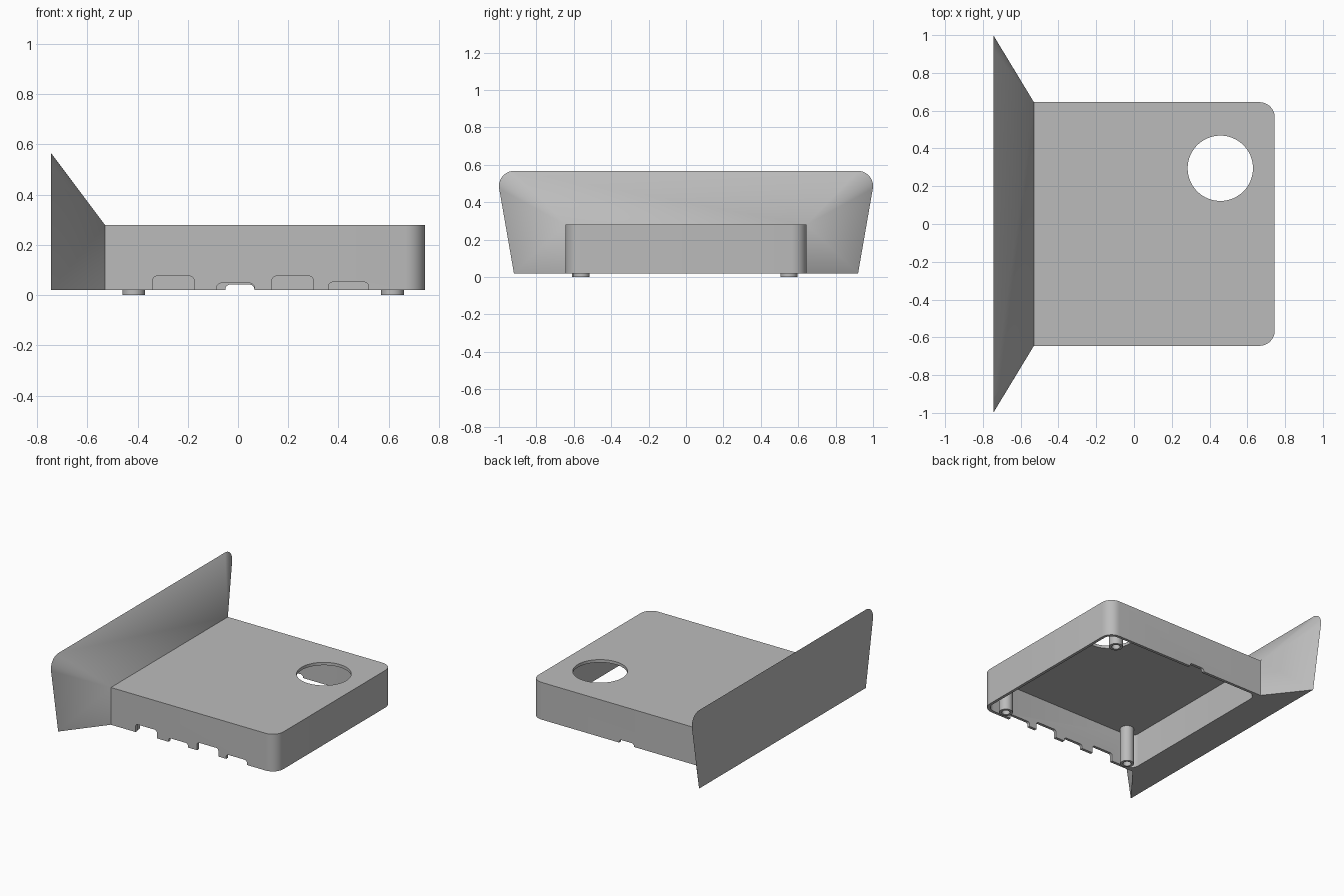
import bpy
import bmesh
from math import cos, sin, pi, radians
from mathutils import Vector

cube = bpy.data.objects.get("Cube")
if cube:
    bpy.data.objects.remove(cube)

grey = bpy.data.materials.new("plain grey")
grey.use_nodes = True
COLOUR = (0.5, 0.5, 0.5, 1)
grey.diffuse_color = COLOUR
grey.node_tree.nodes["Principled BSDF"].inputs["Base Color"].default_value = COLOUR

BASE, TOP, WALL = 0.02, 0.28, 0.02
X0, X1, Y = -0.53, 0.745, 0.645


def arc(cx, cy, r, a0, a1, n=8):
    """Points on an arc, angles in degrees."""
    angles = [radians(a0 + (a1 - a0) * i / n) for i in range(n + 1)]
    return [(cx + r * cos(a), cy + r * sin(a)) for a in angles]


def rounded(x0, x1, y0, y1, radii):
    """Rectangle outline; radii run from lower left anticlockwise."""
    corners = [(x0, y0, 1, 1), (x1, y0, -1, 1), (x1, y1, -1, -1), (x0, y1, 1, -1)]
    pts = []
    for i, ((x, y, sx, sy), r) in enumerate(zip(corners, radii)):
        if r:
            pts += arc(x + sx * r, y + sy * r, r, 180 + 90 * i, 270 + 90 * i)
        else:
            pts.append((x, y))
    return pts


def circle(x, y, r, n=48):
    return arc(x, y, r, 0, 360, n)[:-1]


def finish(name, bm):
    bmesh.ops.recalc_face_normals(bm, faces=bm.faces)
    mesh = bpy.data.meshes.new(name)
    bm.to_mesh(mesh)
    bm.free()
    mesh.materials.append(grey)
    ob = bpy.data.objects.new(name, mesh)
    bpy.context.collection.objects.link(ob)
    return ob


def prism(name, outline, lo, hi, along_y=False):
    """Extrude an outline along z, or an x-z outline along y."""
    bm = bmesh.new()
    place = (lambda a, b: (a, lo, b)) if along_y else (lambda a, b: (a, b, lo))
    face = bm.faces.new([bm.verts.new(place(a, b)) for a, b in outline])
    new = bmesh.ops.extrude_face_region(bm, geom=[face])["geom"]
    step = Vector((0, hi - lo, 0) if along_y else (0, 0, hi - lo))
    bmesh.ops.translate(bm, vec=step, verts=[g for g in new if isinstance(g, bmesh.types.BMVert)])
    return finish(name, bm)


def cut(ob, cutters):
    for c in cutters:
        c.hide_render = True
        mod = ob.modifiers.new("cut", "BOOLEAN")
        mod.operation, mod.solver, mod.object = "DIFFERENCE", "EXACT", c
    graph = bpy.context.evaluated_depsgraph_get()
    mesh = bpy.data.meshes.new_from_object(ob.evaluated_get(graph))
    ob.modifiers.clear()
    ob.data = mesh
    for c in cutters:
        bpy.data.objects.remove(c)


def smooth(ob):
    bpy.ops.object.select_all(action="DESELECT")
    ob.select_set(True)
    bpy.context.view_layer.objects.active = ob
    bpy.ops.object.shade_smooth_by_angle(angle=radians(30))


# Hollow cover, open underneath, with a round hole in the top
cover = prism("cover", rounded(X0, X1, -Y, Y, (0, 0.08, 0.08, 0)), BASE, TOP)
r = 0.06
cutters = [
    prism("cavity", rounded(X0 + WALL, X1 - WALL, WALL - Y, Y - WALL, (r, r, r, r)), -0.1, TOP - WALL),
    prism("round_hole", circle(0.457, 0.295, 0.173, 64), 0.2, 0.4),
]

# Cable notches along the lower edges: x range, top height, side
notches = [(-0.34, -0.175, 0.076, -1), (-0.085, 0.065, 0.048, -1),
           (0.135, 0.30, 0.076, -1), (0.36, 0.52, 0.052, -1),
           (-0.05, 0.065, 0.042, 1)]
for a, b, height, side in notches:
    outline = rounded(a, b, -0.05, height, (0, 0, 0.018, 0.018))
    mid = side * (Y - WALL / 2)
    cutters.append(prism("notch", outline, mid - 0.03, mid + 0.03, True))
cut(cover, cutters)
smooth(cover)

# Screw posts with a bored end
for name, x, y in (("front_outer_post", 0.615, -0.56), ("back_outer_post", 0.615, 0.55),
                   ("front_inner_post", -0.415, -0.565)):
    post = prism(name, circle(x, y, 0.045, 32), 0, TOP - WALL)
    cut(post, [prism("bore", circle(x, y, 0.027, 32), -0.1, 0.18)])
    smooth(post)

# Flared end: lofted from the cover's end to a wide plate with round top corners
XF = -0.745
half = [(0.92, BASE)] + arc(0.92, 0.487, 0.08, -10, 90, 12)
bm = bmesh.new()
rims, feet, tops = [], [], []
for s in (1, -1):
    rim = [bm.verts.new((XF, s * y, z)) for y, z in half]
    foot = bm.verts.new((X0, s * Y, BASE))
    top = bm.verts.new((X0, s * Y, TOP))
    bm.faces.new((foot, rim[0], top))
    for p, q in zip(rim, rim[1:]):
        bm.faces.new((p, q, top))
    rims.append(rim)
    feet.append(foot)
    tops.append(top)
bm.faces.new((tops[0], rims[0][-1], rims[1][-1], tops[1]))
bm.faces.new((feet[0], rims[0][0], rims[1][0], feet[1]))
bm.faces.new(rims[0] + rims[1][::-1])
smooth(finish("flared_end", bm))
